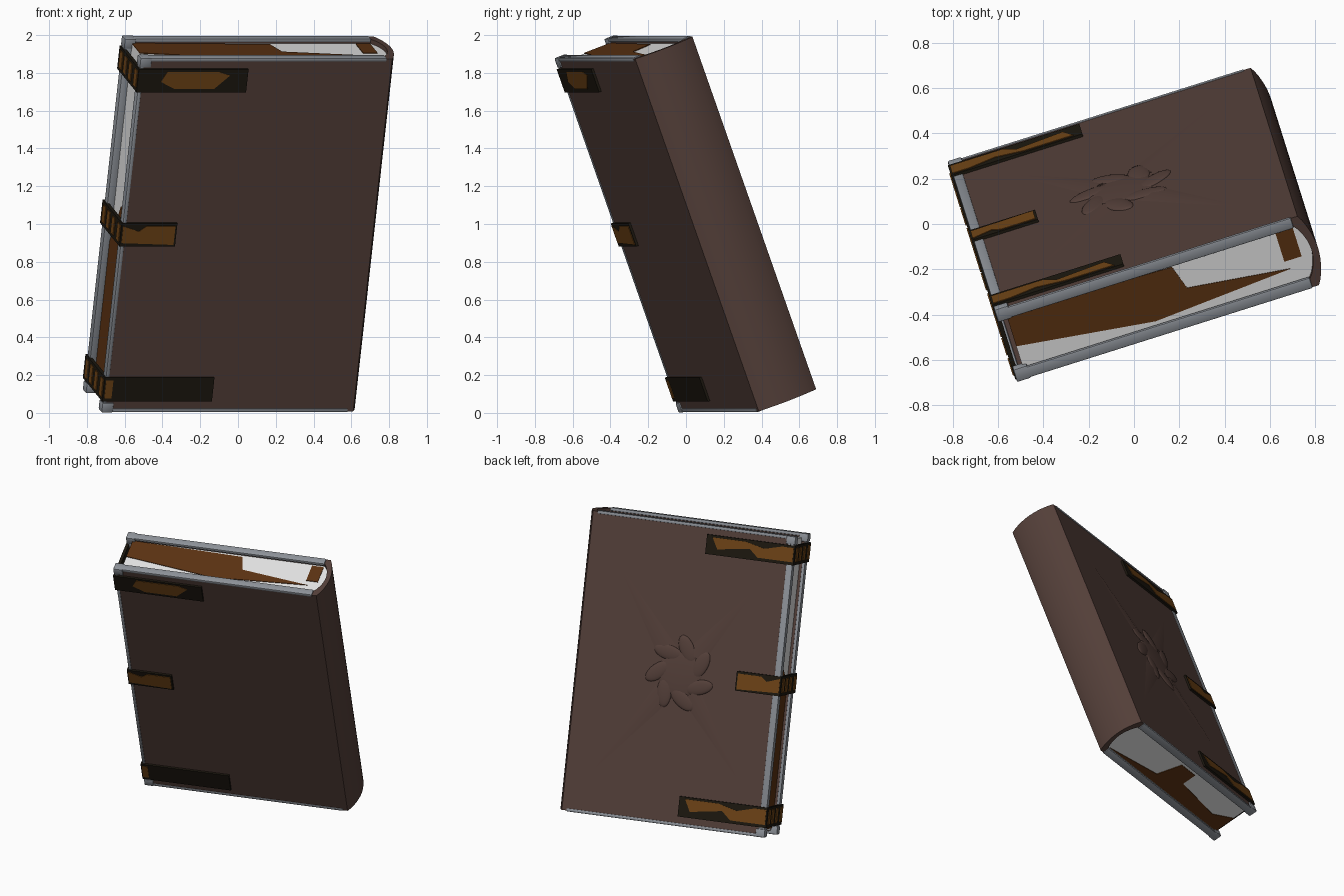
import bpy, bmesh, math
from mathutils import Matrix, Vector

if "Cube" in bpy.data.objects:
    bpy.data.objects.remove(bpy.data.objects["Cube"])

# Book size in its own frame: x = fore edge to spine, y = front to back, z = height
L, T, H = 1.395, 0.347, 2.0
POSE = (Matrix.Translation((0, 0, 1)) @ Matrix.Rotation(math.radians(17.5), 4, 'Z')
        @ Matrix.Rotation(math.radians(20.2), 4, 'X')
        @ Matrix.Translation((-L / 2, -T / 2, -H / 2)))


def mat(name, rgb):
    m = bpy.data.materials.new(name)
    m.diffuse_color = (*rgb, 1)
    m.use_nodes = True
    m.node_tree.nodes["Principled BSDF"].inputs["Base Color"].default_value = m.diffuse_color
    return m


LEATHER = mat("brown_leather", (0.088, 0.050, 0.041))
METAL = mat("grey_metal", (0.27, 0.29, 0.32))
PAPER = mat("white_paper", (0.78, 0.78, 0.78))
STAIN = mat("stained_paper", (0.105, 0.032, 0.006))
BRONZE = mat("bronze", (0.16, 0.058, 0.008))
BLACK = mat("blackened_bronze", (0.012, 0.009, 0.005))


def finish(name, bm, material, smooth=False):
    bmesh.ops.recalc_face_normals(bm, faces=bm.faces)
    bm.transform(POSE)
    me = bpy.data.meshes.new(name)
    bm.to_mesh(me)
    bm.free()
    me.materials.append(material)
    ob = bpy.data.objects.new(name, me)
    bpy.context.collection.objects.link(ob)
    if smooth:
        bpy.context.view_layer.objects.active = ob
        ob.select_set(True)
        bpy.ops.object.shade_smooth_by_angle(angle=math.radians(35))
        ob.select_set(False)
    return ob


def box(bm, lo, hi):
    c = [(a + b) / 2 for a, b in zip(lo, hi)]
    s = [b - a for a, b in zip(lo, hi)]
    bmesh.ops.create_cube(bm, size=1, matrix=Matrix.Translation(c) @ Matrix.Diagonal((*s, 1)))


def prism(bm, pts, vec):
    f = bm.faces.new([bm.verts.new(p) for p in pts])
    r = bmesh.ops.extrude_face_region(bm, geom=[f])
    bmesh.ops.translate(bm, vec=vec, verts=[v for v in r['geom'] if isinstance(v, bmesh.types.BMVert)])


def arc(x, y0, y1, bulge, n=14):
    return [(x + bulge * math.sin(math.pi * i / n) ** 0.8 if 0 < i < n else x,
             y0 + (y1 - y0) * i / n) for i in range(n + 1)]


# Leather case: both covers and the rounded spine in one profile
e, c = 0.004, 0.045
outline = ([(0.01, e)] + arc(L, e, T - e, 0.045) + [(0.01, T - e), (0.01, T - c)]
           + arc(L - 0.03, T - c, c, 0.045) + [(0.01, c)])
bm = bmesh.new()
prism(bm, [(x, y, 0.006) for x, y in outline], (0, 0, H - 0.012))
finish("leather_case", bm, LEATHER, True)

# Page block
bm = bmesh.new()
pages = [(0.04, c)] + arc(L - 0.03, c, T - c, 0.045) + [(0.04, T - c)]
prism(bm, [(x, y, 0.03) for x, y in pages], (0, 0, H - 0.06))
finish("page_block", bm, PAPER, True)

# Stained areas on the page edges, as thin plates
bm = bmesh.new()
top = [(0.04, 0.30), (0.80, 0.285), (0.836, 0.17), (1.30, 0.11), (0.66, 0.065), (0.04, 0.15)]
prism(bm, [(x, y, H - 0.03) for x, y in top], (0, 0, 0.004))
box(bm, (1.28, 0.15, H - 0.03), (1.36, 0.29, H - 0.026))
bottom = [(0.04, 0.05), (1.34, 0.05), (0.85, 0.11), (0.78, 0.27), (0.62, 0.27),
          (0.62, 0.17), (0.2, 0.13), (0.04, 0.2)]
prism(bm, [(x, y, 0.03) for x, y in bottom], (0, 0, -0.004))
fore = [(0.05, 0.04), (0.30, 0.04), (0.30, 0.85), (0.17, 1.1), (0.05, 1.0)]
prism(bm, [(0.04, y, z) for y, z in fore], (-0.004, 0, 0))
finish("page_stains", bm, STAIN)

# Metal trim round three edges of each cover, with thicker corner caps
for side, y0, y1, wrap in (("front", 0, 0.052, 0.022), ("back", T - 0.052, T, 0.045)):
    bm = bmesh.new()
    box(bm, (0, y0, 0), (wrap, y1, H))
    for z0, z1 in ((0, 0.022), (H - 0.022, H)):
        box(bm, (0, y0, z0), (L - 0.03, y1, z1))
    for z0, z1 in ((0, 0.055), (H - 0.055, H)):
        box(bm, (-0.004, y0 - 0.004, z0), (0.06, y1 + 0.006, z1))
    bmesh.ops.bevel(bm, geom=bm.edges[:], offset=0.007, segments=2, affect='EDGES', profile=0.5)
    finish(side + "_cover_trim", bm, METAL, True)

# Clasps: straps on both covers joined round the fore edge
CLASPS = (("bottom", 0.065, 0.20, 0.60), ("middle", 0.94, 1.07, 0.30), ("top", 1.81, 1.94, 0.60))
for name, z0, z1, ln in CLASPS:
    bm = bmesh.new()
    box(bm, (-0.008, -0.009, z0), (ln, 0.006, z1))
    box(bm, (-0.008, T - 0.006, z0), (ln, T + 0.009, z1))
    box(bm, (-0.008, -0.009, z0), (0.012, T + 0.009, z1))
    finish(name + "_clasp", bm, BLACK)
    # Bronze worn areas and ridges round the fore edge
    bm = bmesh.new()
    a, b, h = z0 + 0.02, z1 - 0.015, z1 - z0
    for y, d, front in ((-0.009, -0.003, True), (T + 0.009, 0.003, False)):
        if name == "middle":
            worn = [(0.0, a), (ln - 0.01, z0 + 0.01), (ln - 0.01, b), (0.13, b), (0.09, a + h * 0.5), (0.0, b)]
        elif front and name == "top":
            worn = [(0.12, a + h * 0.3), (0.2, a), (0.42, a), (0.50, b - 0.02), (0.44, b), (0.15, b)]
        elif front:
            worn = [(0.0, a), (0.04, a), (0.04, b), (0.0, b)]
        else:
            worn = [(0.0, a), (0.24, a), (0.30, a + h * 0.4), (0.52, a + h * 0.15),
                    (0.56, b), (0.33, b), (0.2, a + h * 0.5), (0.08, b), (0.0, b)]
        prism(bm, [(x, y, z) for x, z in worn], (0, d, 0))
    for y in (0.03, 0.13, 0.22, 0.30):
        box(bm, (-0.013, y - 0.025, a), (-0.006, y + 0.025, b))
    finish(name + "_clasp_wear", bm, BRONZE)

# Shallow relief on the back cover: a rosette with four rays to the corners
bm = bmesh.new()
cx, cz, y = 0.69, 1.0, T - e


def dome(x, z, rx, rz, h, turn=0.0):
    bmesh.ops.create_uvsphere(bm, u_segments=20, v_segments=10, radius=1, matrix=Matrix.Translation((x, y, z))
                              @ Matrix.Rotation(turn, 4, 'Y') @ Matrix.Diagonal((rx, h, rz, 1)))


dome(cx, cz, 0.15, 0.16, 0.012)
for i in range(7):
    t = math.tau * i / 7
    dome(cx + 0.15 * math.cos(t), cz + 0.17 * math.sin(t), 0.10, 0.05, 0.013, -t + 0.7)
for sx, sz in ((-0.45, 0.62), (0.5, 0.68), (-0.45, -0.62), (0.5, -0.68)):
    d = Vector((sx, 0, sz))
    side = Vector((-sz, 0, sx)).normalized() * 0.07
    o = Vector((cx, y, cz)) + d * 0.2
    v = [bm.verts.new(p) for p in (o + side, o - side, Vector((cx, y, cz)) + d, o + Vector((0, 0.010, 0)))]
    for f in ((0, 1, 2), (0, 3, 1), (1, 3, 2), (2, 3, 0)):
        bm.faces.new([v[k] for k in f])
finish("back_cover_relief", bm, LEATHER, True)
